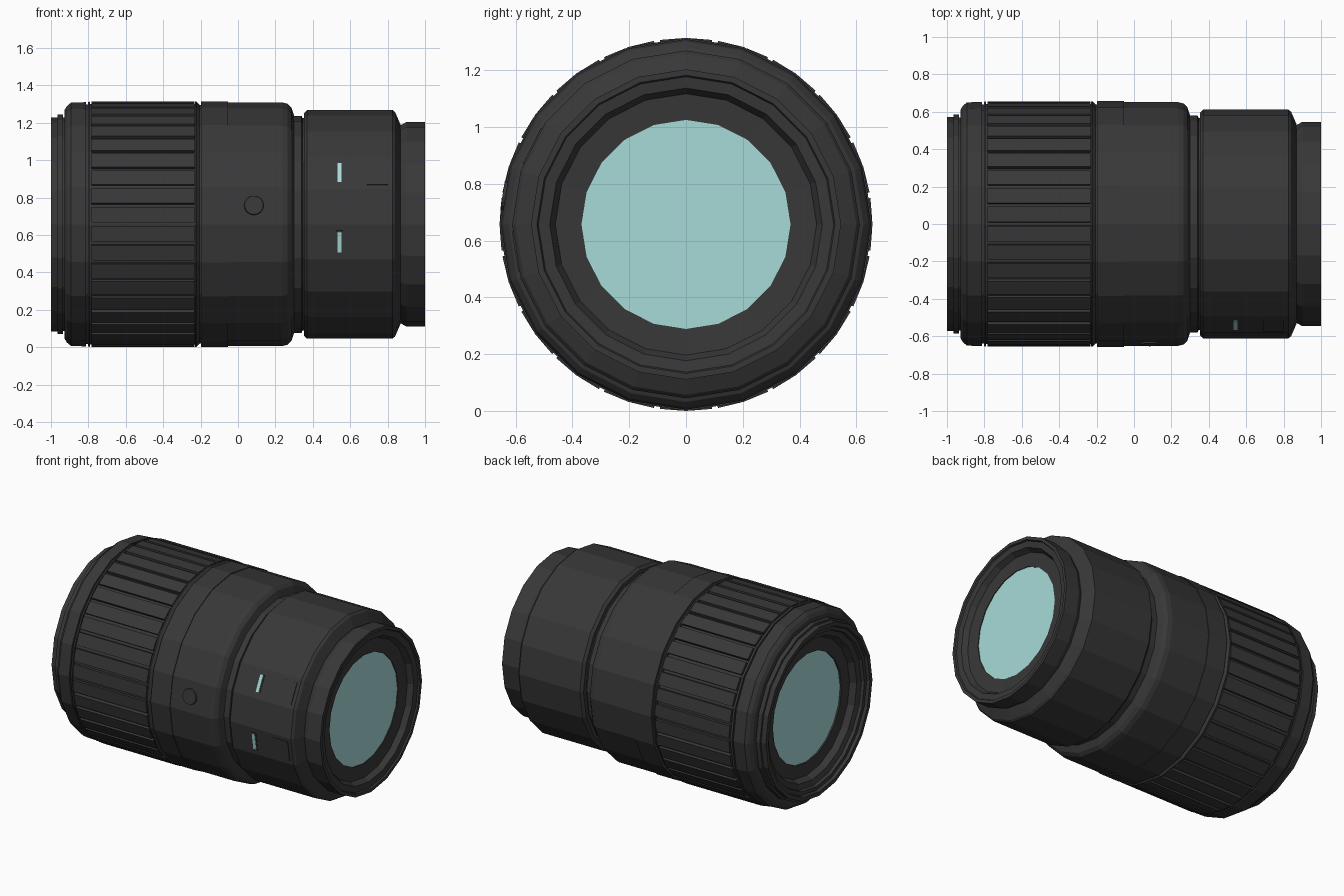
import bpy, bmesh, math
from mathutils import Matrix

if "Cube" in bpy.data.objects:
    bpy.data.objects.remove(bpy.data.objects["Cube"])

AXIS_Z = 0.657   # height of the barrel axis
SIDES = 20       # facets around the barrel


def material(name, rgb):
    m = bpy.data.materials.new(name)
    m.diffuse_color = (*rgb, 1)
    m.use_nodes = True
    m.node_tree.nodes["Principled BSDF"].inputs["Base Color"].default_value = m.diffuse_color
    return m


BLACK = material("black_plastic", (0.039, 0.039, 0.039))
GLASS = material("pale_teal_glass", (0.39, 0.71, 0.69))


def finish(name, bm, mat):
    bmesh.ops.recalc_face_normals(bm, faces=bm.faces)
    me = bpy.data.meshes.new(name)
    bm.to_mesh(me)
    bm.free()
    me.materials.append(mat)
    ob = bpy.data.objects.new(name, me)
    bpy.context.collection.objects.link(ob)
    return ob


def lathe(name, profile, mat=BLACK):
    """Sweep a closed (x, radius) outline around the barrel axis."""
    bm = bmesh.new()
    rings = []
    for i in range(SIDES):
        a = 2 * math.pi * i / SIDES
        rings.append([bm.verts.new((x, r * math.cos(a), AXIS_Z + r * math.sin(a)))
                      for x, r in profile])
    n = len(profile)
    for i in range(SIDES):
        p, q = rings[i], rings[(i + 1) % SIDES]
        for j in range(n):
            k = (j + 1) % n
            bm.faces.new((p[j], p[k], q[k], q[j]))
    return finish(name, bm, mat)


def prism(name, x0, x1, section, mat):
    """Extrude an (angle, radius) section along the barrel axis."""
    bm = bmesh.new()
    f = bm.faces.new([bm.verts.new((x0, r * math.cos(a), AXIS_Z + r * math.sin(a)))
                      for a, r in section])
    ext = bmesh.ops.extrude_face_region(bm, geom=[f])["geom"]
    bmesh.ops.translate(bm, vec=(x1 - x0, 0, 0),
                        verts=[v for v in ext if isinstance(v, bmesh.types.BMVert)])
    return finish(name, bm, mat)


def on_facet(x, radius, deg):
    """Matrix lying on the front facet at the given angle above horizontal."""
    t = math.radians(deg)
    ap = radius * math.cos(math.pi / SIDES)
    return (Matrix.Translation((x, -ap * math.cos(t), AXIS_Z + ap * math.sin(t)))
            @ Matrix.Rotation(math.pi / 2 - t, 4, 'X'))


def plate(name, x, deg, w, h, thick, mat):
    bm = bmesh.new()
    bmesh.ops.create_cube(bm, size=1, matrix=on_facet(x, 0.612, deg)
                          @ Matrix.Diagonal((w, h, thick * 2, 1)))
    return finish(name, bm, mat)


# Front rim with stepped inner bezel
lathe("front_rim", [(-1, 0.572), (-1, 0.545), (-0.98, 0.54), (-0.98, 0.515), (-0.96, 0.51),
                    (-0.95, 0.475), (-0.91, 0.455), (-0.91, 0.368), (-0.86, 0.368),
                    (-0.86, 0.55), (-0.965, 0.55), (-0.965, 0.572)])
lathe("front_step", [(-0.965, 0.55), (-0.965, 0.586), (-0.935, 0.586), (-0.935, 0.57),
                     (-0.92, 0.57), (-0.92, 0.55)])
lathe("front_collar", [(-0.928, 0.55), (-0.928, 0.61), (-0.915, 0.632), (-0.893, 0.65),
                       (-0.812, 0.653), (-0.812, 0.55)])

# Grip ring: core with end lips, then forty raised ribs
lathe("grip_core", [(-0.82, 0.5), (-0.82, 0.64), (-0.803, 0.64), (-0.803, 0.653),
                    (-0.79, 0.656), (-0.79, 0.642), (-0.23, 0.642), (-0.23, 0.656),
                    (-0.222, 0.656), (-0.205, 0.638), (-0.19, 0.638), (-0.19, 0.5)])
ribs = []
for i in range(40):
    c = math.radians(4.5 + 9 * i)
    for off, r in ((-3.9, 0.62), (-3.6, 0.656), (3.6, 0.656), (3.9, 0.62)):
        ribs.append((c + math.radians(off), r))
prism("grip_ribs", -0.782, -0.232, ribs, BLACK)

# Middle barrel, neck, rear barrel
lathe("middle_barrel", [(-0.197, 0.5), (-0.197, 0.657), (-0.053, 0.657), (-0.053, 0.652),
                        (0.235, 0.652), (0.265, 0.644), (0.285, 0.625), (0.3, 0.58),
                        (0.3, 0.5)])
lathe("neck", [(0.29, 0.5), (0.29, 0.58), (0.34, 0.58), (0.345, 0.568), (0.37, 0.568),
               (0.37, 0.5)])
lathe("rear_barrel", [(0.353, 0.5), (0.353, 0.595), (0.37, 0.612), (0.825, 0.612),
                      (0.84, 0.6), (0.868, 0.535), (0.868, 0.5)])

# Rear mount with recessed inner bezel
lathe("rear_mount", [(0.85, 0.5), (0.85, 0.53), (0.87, 0.53), (0.9, 0.546), (1, 0.546),
                     (1, 0.525), (0.99, 0.52), (0.985, 0.48), (0.95, 0.46), (0.945, 0.368),
                     (0.9, 0.368), (0.85, 0.4)])

# Glass discs at both ends
disc = [(2 * math.pi * i / SIDES, 0.372) for i in range(SIDES)]
prism("front_glass", -0.9, -0.87, disc, GLASS)
prism("rear_glass", 0.91, 0.94, disc, GLASS)

# Switches and indicator windows on two facets
for tag, deg in (("upper", 27), ("lower", -9)):
    plate(tag + "_switch", 0.745, deg, 0.112, 0.142, 0.005, BLACK)
    plate(tag + "_window_frame", 0.543, deg, 0.036, 0.122, 0.003, BLACK)
    plate(tag + "_window", 0.542, deg, 0.022, 0.112, 0.006, GLASS)

# Round release button
bm = bmesh.new()
bmesh.ops.create_cone(bm, cap_ends=True, segments=16, radius1=0.055, radius2=0.05,
                      depth=0.02, matrix=on_facet(0.085, 0.652, 9))
finish("release_button", bm, BLACK)
